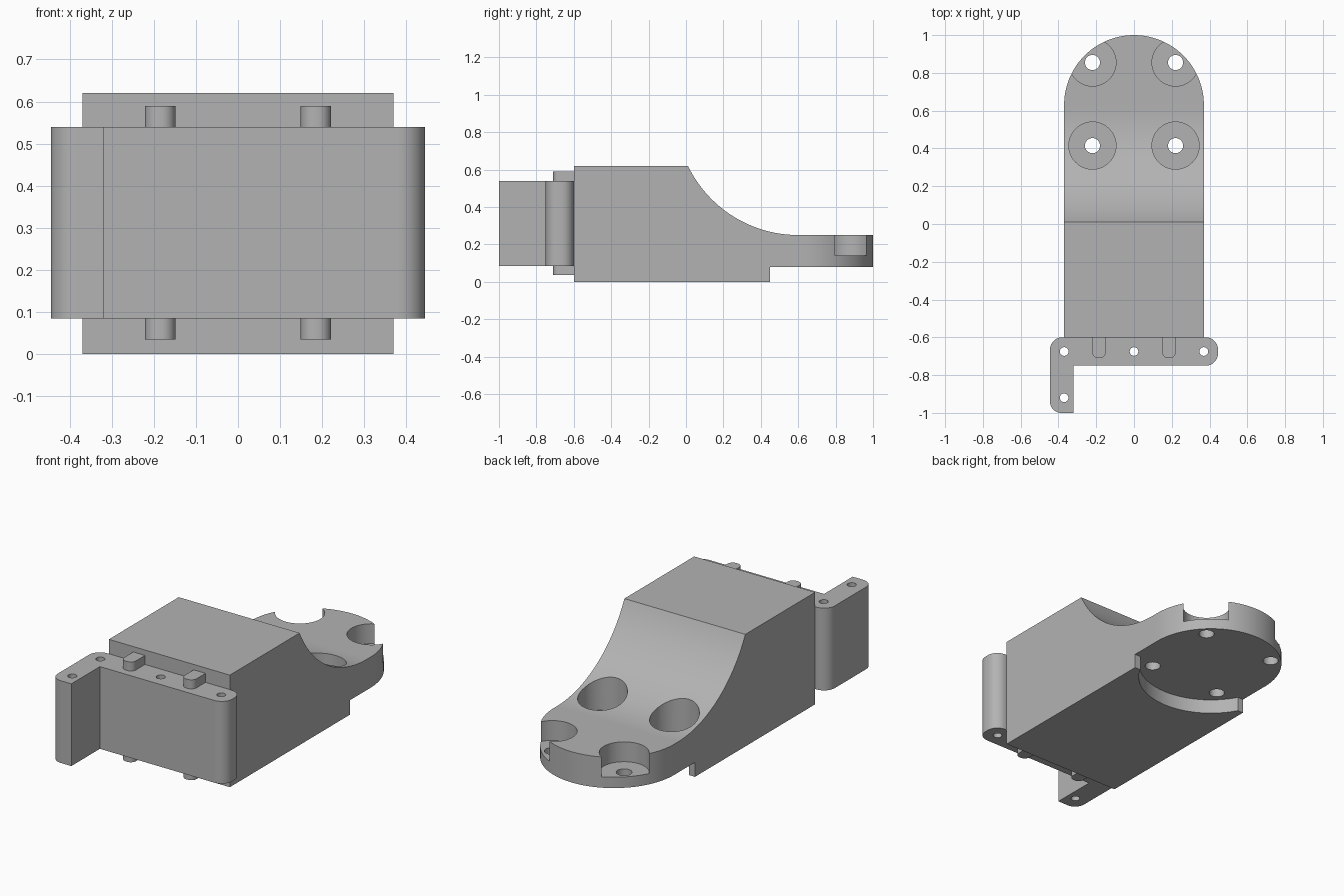
import bpy, bmesh, math
from math import pi, cos, sin
from mathutils import Vector

if "Cube" in bpy.data.objects:
    bpy.data.objects.remove(bpy.data.objects["Cube"], do_unlink=True)

GREY = (0.45, 0.45, 0.45, 1)
grey = bpy.data.materials.new("plain grey")
grey.use_nodes = True
grey.diffuse_color = GREY
grey.node_tree.nodes["Principled BSDF"].inputs["Base Color"].default_value = GREY


def arc(cx, cy, r, start, end, n):
    """Points along an arc, angles in radians."""
    return [(cx + r * cos(start + (end - start) * i / n),
             cy + r * sin(start + (end - start) * i / n)) for i in range(n + 1)]


def rounded(corners, n=10):
    """Polygon from (x, y, fillet radius) corners."""
    out = []
    for i, (x, y, r) in enumerate(corners):
        p = Vector((x, y))
        if not r:
            out.append((x, y))
            continue
        a = (Vector(corners[i - 1][:2]) - p).normalized()
        b = (Vector(corners[(i + 1) % len(corners)][:2]) - p).normalized()
        c = p + (a + b) * r
        for k in range(n + 1):
            t = k / n * pi / 2
            out.append(tuple(c - b * r * cos(t) - a * r * sin(t)))
    return out


def prism(name, pts, lo, hi, along_x=False):
    """Extrude an outline along z, or a (y, z) outline along x."""
    bm = bmesh.new()
    place = (lambda p, h: (h, *p)) if along_x else (lambda p, h: (*p, h))
    face = bm.faces.new([bm.verts.new(place(p, lo)) for p in pts])
    moved = bmesh.ops.extrude_face_region(bm, geom=[face])["geom"]
    shift = Vector((hi - lo, 0, 0)) if along_x else Vector((0, 0, hi - lo))
    bmesh.ops.translate(bm, vec=shift,
                        verts=[v for v in moved if isinstance(v, bmesh.types.BMVert)])
    bmesh.ops.recalc_face_normals(bm, faces=bm.faces)
    mesh = bpy.data.meshes.new(name)
    bm.to_mesh(mesh)
    bm.free()
    mesh.materials.append(grey)
    obj = bpy.data.objects.new(name, mesh)
    bpy.context.collection.objects.link(obj)
    return obj


def cylinder(x, y, r, lo, hi, n=48):
    return prism("cutter", arc(x, y, r, 0, 2 * pi, n)[:-1], lo, hi)


def carve(obj, steps):
    """Apply boolean steps, then discard the cutters."""
    for operation, cutter in steps:
        mod = obj.modifiers.new("carve", "BOOLEAN")
        mod.operation, mod.object, mod.solver = operation, cutter, "EXACT"
    bpy.context.view_layer.update()
    graph = bpy.context.evaluated_depsgraph_get()
    mesh = bpy.data.meshes.new_from_object(obj.evaluated_get(graph))
    obj.modifiers.clear()
    obj.data = mesh
    for _, cutter in steps:
        bpy.data.objects.remove(cutter, do_unlink=True)


# Main body: side profile with a concave sweep down to the flange
HALF, END_Y, SWEEP = 0.37, 0.63, 0.655
top_angle = math.atan2(0.62 - 0.25 - SWEEP, -0.59)
sweep = arc(0.6, 0.25 + SWEEP, SWEEP, top_angle, -pi / 2, 40)
profile = [(-0.6, 0), (-0.6, 0.62)] + sweep + [(1.1, 0.25), (1.1, 0)]
body = prism("body", profile, -HALF, HALF, along_x=True)

# Rounded flange end, round recess below, counterbored screw holes
plan = [(-0.5, -0.7), (0.5, -0.7), (0.5, 0.5), (HALF, 0.5)]
plan += arc(0, END_Y, HALF, 0, pi, 64) + [(-HALF, 0.5), (-0.5, 0.5)]
steps = [("INTERSECT", prism("cutter", plan, -1, 1)),
         ("DIFFERENCE", cylinder(0, END_Y, 0.38, -0.2, 0.08, 96)),
         ("DIFFERENCE", prism("cutter", [(-1, 0.45), (1, 0.45), (1, 2), (-1, 2)], -0.2, 0.08))]
for x in (-0.22, 0.22):
    for y in (0.415, 0.855):
        steps += [("DIFFERENCE", cylinder(x, y, 0.125, 0.14, 1)),
                  ("DIFFERENCE", cylinder(x, y, 0.04, -0.2, 0.5, 32))]
carve(body, steps)

# L-shaped hinge bracket with pin holes
outline = rounded([(-0.445, -0.6, 0.065), (-0.445, -1, 0.06), (-0.32, -1, 0),
                   (-0.32, -0.75, 0), (0.445, -0.75, 0.065), (0.445, -0.6, 0.065)])
bracket = prism("bracket", outline, 0.085, 0.54)
carve(bracket, [("DIFFERENCE", cylinder(x, y, 0.023, -0.2, 1, 24))
                for x, y in ((-0.37, -0.675), (0, -0.675), (0.37, -0.675), (-0.37, -0.92))])

# Small retaining lugs above and below the bracket
lugs = []
for side, x in (("right", -0.185), ("left", 0.185)):
    lug = rounded([(x - 0.036, -0.6, 0), (x - 0.036, -0.71, 0.032),
                   (x + 0.036, -0.71, 0.032), (x + 0.036, -0.6, 0)])
    lugs.append(prism(f"upper_lug_{side}", lug, 0.54, 0.59))
    lugs.append(prism(f"lower_lug_{side}", lug, 0.035, 0.085))

# Smooth the curved walls, keep edges crisp
bpy.ops.object.select_all(action="DESELECT")
for obj in [body, bracket] + lugs:
    obj.select_set(True)
bpy.context.view_layer.objects.active = body
bpy.ops.object.shade_smooth_by_angle(angle=math.radians(25))
